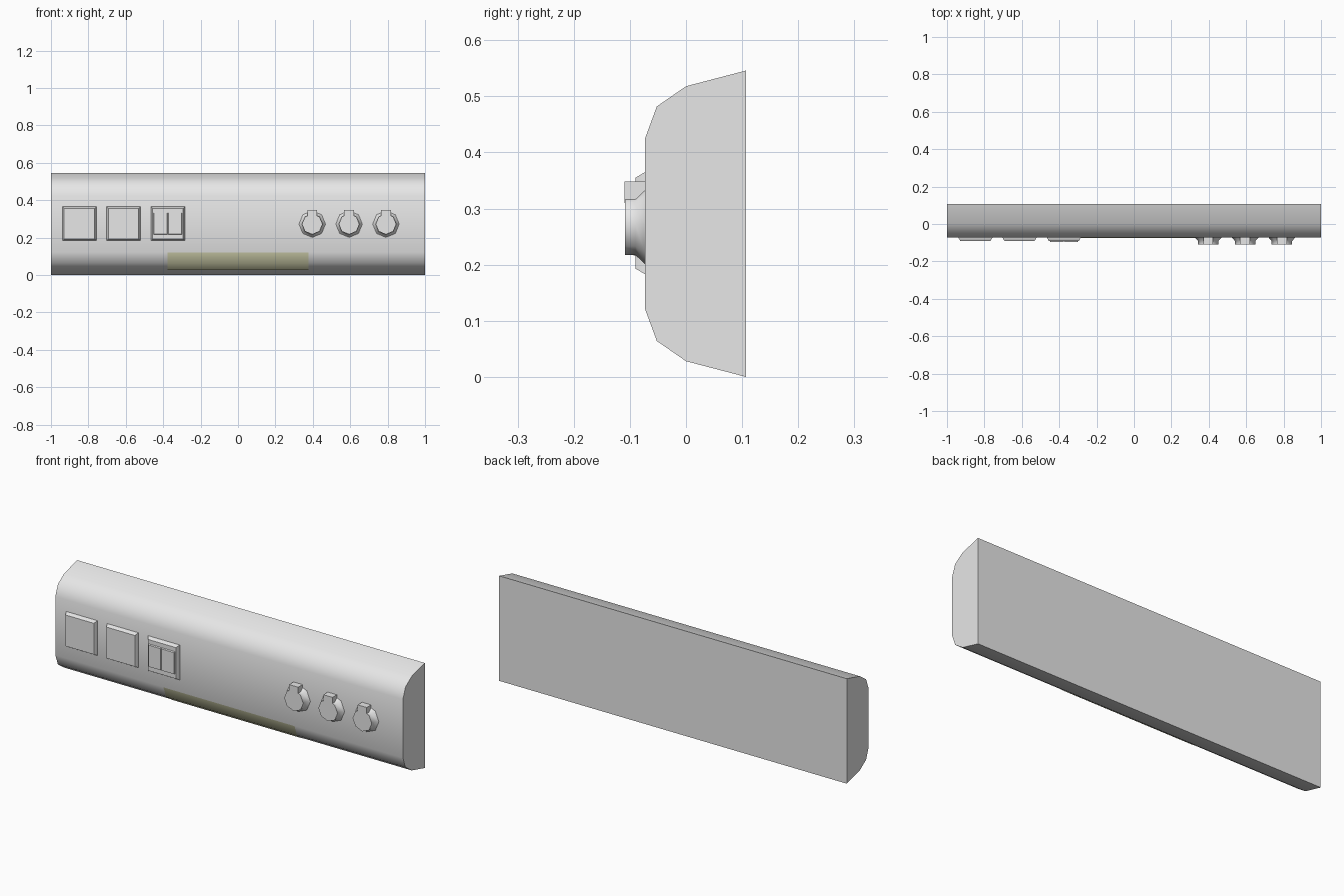
import bpy, bmesh, math
from mathutils import Matrix

cube = bpy.data.objects.get("Cube")
if cube:
    bpy.data.objects.remove(cube, do_unlink=True)


def material(name, color):
    m = bpy.data.materials.new(name)
    m.use_nodes = True
    m.diffuse_color = (*color, 1)
    m.node_tree.nodes["Principled BSDF"].inputs["Base Color"].default_value = (*color, 1)
    return m


GREY = material("light grey", (0.8, 0.8, 0.8))
YELLOW = material("pale yellow", (0.92, 0.92, 0.6))
FRONT = -0.073   # y of the flat front face
MID_Z = 0.272


def finish(name, bm, mat, fix_normals=True):
    if fix_normals:
        bmesh.ops.recalc_face_normals(bm, faces=bm.faces[:])
    mesh = bpy.data.meshes.new(name)
    bm.to_mesh(mesh)
    bm.free()
    mesh.materials.append(mat)
    ob = bpy.data.objects.new(name, mesh)
    bpy.context.collection.objects.link(ob)
    bpy.ops.object.select_all(action='DESELECT')
    ob.select_set(True)
    bpy.context.view_layer.objects.active = ob
    bpy.ops.object.shade_smooth_by_angle(angle=math.radians(50))
    return ob


def loft(name, rings, mat=GREY):
    """Skin matching closed rings of points and cap both ends."""
    bm = bmesh.new()
    loops = [[bm.verts.new(p) for p in ring] for ring in rings]
    n = len(loops[0])
    for a, b in zip(loops, loops[1:]):
        for i in range(n):
            j = (i + 1) % n
            bm.faces.new((a[i], a[j], b[j], b[i]))
    bm.faces.new(loops[0])
    bm.faces.new(loops[-1])
    return finish(name, bm, mat)


def rect(x, z, hx, hz, y):
    return [(x + sx * hx, y, z + sz * hz) for sx, sz in ((-1, -1), (1, -1), (1, 1), (-1, 1))]


def octagon(x, z, r, y):
    return [(x + r * math.cos(k * math.pi / 4), y, z + r * math.sin(k * math.pi / 4))
            for k in range(8)]


# Long housing with a faceted, rounded front
lower = [(0.107, 0.0), (0.0, 0.028), (-0.052, 0.064), (FRONT, 0.121)]
profile = lower + [(y, 0.546 - z) for y, z in reversed(lower)]
loft("housing", [[(x, y, z) for y, z in profile] for x in (-1, 1)])

# Light strip lying on the lower curve
bm = bmesh.new()
cols = [[bm.verts.new((x, y - 0.001, z - 0.001)) for x in (-0.377, 0.377)] for y, z in lower[1:]]
for a, b in zip(cols, cols[1:]):
    bm.faces.new((a[0], a[1], b[1], b[0]))
finish("light_strip", bm, YELLOW, fix_normals=False)

# Square wall plates with chamfered rims
for i, x in enumerate((-0.848, -0.612, -0.375)):
    loft(f"wall_plate_{i + 1}", [rect(x, 0.274, 0.091, 0.091, FRONT + 0.002),
                                 rect(x, 0.274, 0.091, 0.091, FRONT),
                                 rect(x, 0.274, 0.081, 0.081, -0.09)])

# Pair of rocker switches on the third plate
for side, x in (("right", -0.4135), ("left", -0.3365)):
    loft(f"rocker_{side}", [rect(x, 0.274, 0.038, 0.059, -0.089),
                            rect(x, 0.274, 0.035, 0.056, -0.097)])

# Rotary knobs, each with a pointer tab on top
for i, x in enumerate((0.397, 0.594, 0.791)):
    loft(f"knob_{i + 1}", [octagon(x, MID_Z, 0.071, FRONT),
                           octagon(x, MID_Z, 0.055, -0.09),
                           octagon(x, MID_Z, 0.055, -0.109)])
    loft(f"knob_tab_{i + 1}", [rect(x, 0.329, 0.026, 0.019, FRONT),
                               rect(x, 0.329, 0.026, 0.019, -0.1092)])
